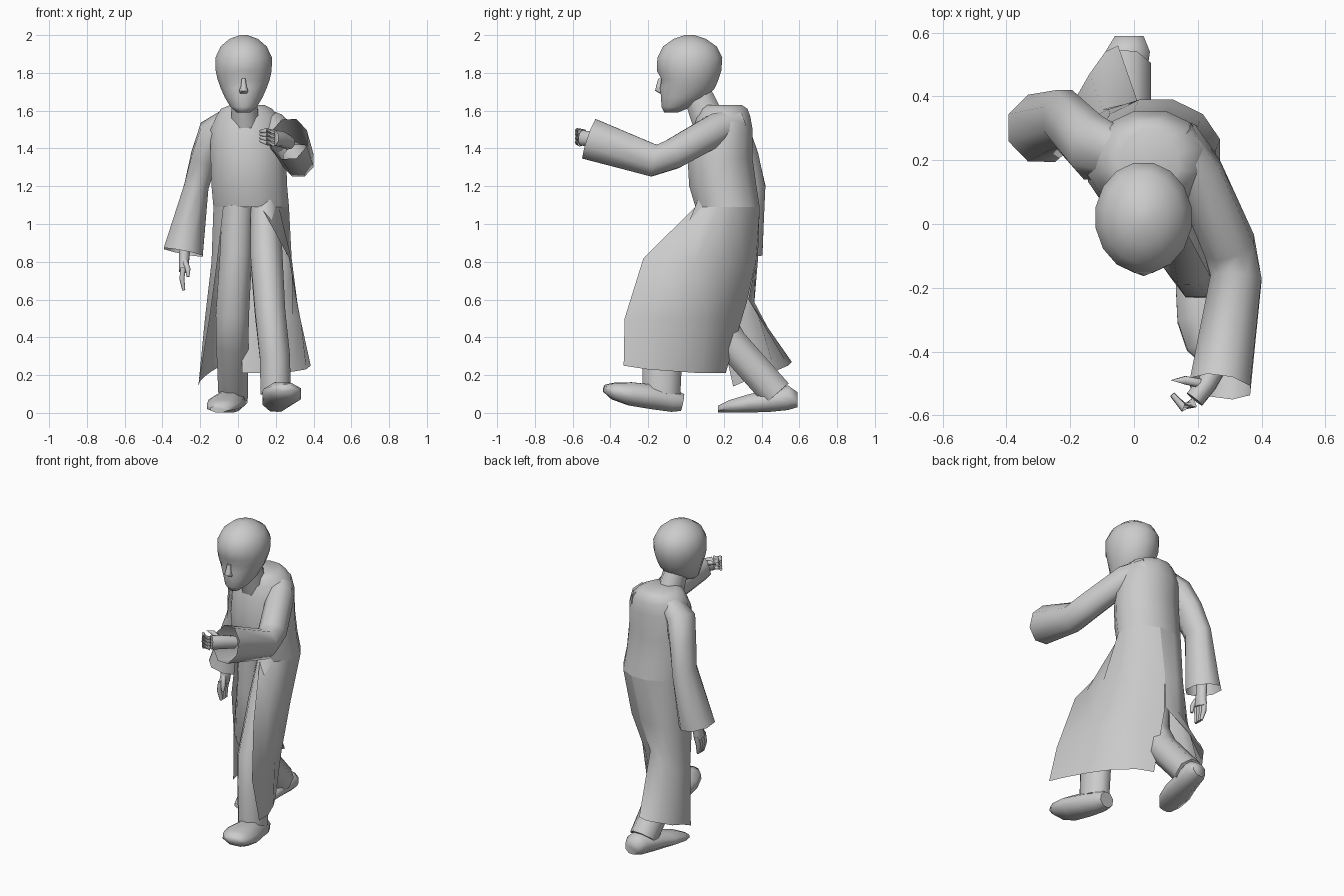
import bpy, math
from mathutils import Vector as V


def mesh(name, verts, faces):
    me = bpy.data.meshes.new(name)
    me.from_pydata([tuple(v) for v in verts], [], faces)
    ob = bpy.data.objects.new(name, me)
    bpy.context.collection.objects.link(ob)
    return ob


def loft(name, rings, n=8, axis=None, caps=(True, True)):
    """Rings are (x, y, z, half width, half depth); they follow the path unless an axis is given."""
    c = [V(r[:3]) for r in rings]
    verts, faces = [], []
    for i, r in enumerate(rings):
        t = V(axis) if axis else (c[min(i + 1, len(c) - 1)] - c[max(i - 1, 0)]).normalized()
        u = (V((1, 0, 0)) - t * t.x).normalized()
        w = t.cross(u)
        for k in range(n):
            a = 2 * math.pi * (k + 0.5) / n
            s = 1 / math.cos(math.pi / n)
            verts.append(c[i] + u * r[3] * s * math.cos(a) + w * r[4] * s * math.sin(a))
    for i in range(len(rings) - 1):
        for k in range(n):
            a, b = i * n + k, i * n + (k + 1) % n
            faces.append((a, b, b + n, a + n))
    if caps[0]:
        faces.append(tuple(reversed(range(n))))
    if caps[1]:
        faces.append(tuple(range(len(verts) - n, len(verts))))
    return mesh(name, verts, faces)


def waist(deg):
    """Corner of the coat body's bottom ring."""
    a, s = math.radians(deg), 1 / math.cos(math.pi / 12)
    return (.07 + .20 * s * math.cos(a), .22 + .17 * s * math.sin(a), 1.09)


def sheet(name, columns):
    """Open cloth panel from columns of points running downwards."""
    m = len(columns[0])
    verts = [p for col in columns for p in col]
    faces = [(i * m + j, i * m + j + 1, (i + 1) * m + j + 1, (i + 1) * m + j)
             for i in range(len(columns) - 1) for j in range(m - 1)]
    return mesh(name, verts, faces)


# Head with eye sockets, nose and lips
head = loft("head", [
    (.03, -.08, 1.59, .035, .035), (.03, -.05, 1.62, .07, .08),
    (.03, -.01, 1.67, .10, .122), (.03, .008, 1.72, .122, .145),
    (.03, .012, 1.765, .138, .16), (.03, .017, 1.81, .148, .17),
    (.03, .02, 1.88, .15, .172), (.03, .02, 1.94, .122, .142),
    (.03, .02, 1.98, .075, .085), (.03, .02, 2.0, .02, .025)], 16, (0, 0, 1))
for v in head.data.vertices:
    if v.co.y < -.08 and abs(v.co.z - 1.765) < .01 and .015 < abs(v.co.x - .03) < .1:
        v.co.y += .018
loft("nose", [(.03, -.135, 1.77, .01, .01), (.03, -.142, 1.73, .015, .014),
              (.03, -.145, 1.705, .024, .016), (.03, -.125, 1.69, .018, .01)], 6, (0, 0, -1))
for z, y in ((1.662, -.126), (1.645, -.118)):
    loft("lip", [(.03, y + .02, z, .035, .009), (.03, y - .005, z, .022, .006)], 6)
loft("neck", [(.04, .13, 1.52, .075, .09), (.03, .06, 1.69, .065, .075)], 8)

# Coat upper body
loft("coat_body", [
    (.07, .22, 1.09, .20, .17), (.06, .195, 1.2, .20, .178), (.055, .18, 1.35, .20, .172),
    (.05, .195, 1.5, .195, .158), (.05, .20, 1.57, .165, .14), (.045, .20, 1.61, .135, .125),
    (.05, .195, 1.63, .09, .10)], 12, (0, 0, 1))

# Coat skirt: forward panel and trailing panel, parted at the back
sheet("coat_skirt_front_panel", [
    [waist(285), (.27, -.225, .82), (.33, -.325, .5), (.385, -.33, .25)],
    [waist(315), (.285, -.10, .81), (.325, -.19, .5), (.36, -.20, .23)],
    [waist(345), (.285, .05, .8), (.29, -.03, .5), (.30, -.06, .22)],
    [waist(15), (.25, .19, .8), (.24, .11, .5), (.22, .08, .21)],
    [waist(45), (.18, .31, .8), (.14, .22, .52), (.12, .17, .21)],
    [waist(75), (.07, .37, .8), (.03, .32, .58), (.02, .21, .21)]])
sheet("coat_skirt_rear_panel", [
    [waist(75), (.07, .37, .8), (.03, .33, .6), (-.05, .56, .27)],
    [waist(105), (-.01, .38, .8), (-.04, .36, .59), (-.09, .54, .25)],
    [waist(135), (-.08, .36, .8), (-.10, .36, .56), (-.14, .47, .22)],
    [waist(165), (-.13, .28, .8), (-.16, .32, .5), (-.18, .40, .19)],
    [waist(195), (-.14, .18, .8), (-.175, .25, .5), (-.20, .32, .17)],
    [waist(225), (-.11, .09, .8), (-.15, .17, .5), (-.21, .25, .14)]])

# Trouser legs
loft("front_leg", [(.14, .17, 1.1, .075, .11), (.15, .06, .83, .085, .11),
                   (.17, -.09, .53, .08, .105), (.195, -.125, .3, .08, .105),
                   (.20, -.13, .1, .08, .10)])
loft("rear_leg", [(0, .17, 1.1, .085, .11), (-.01, .17, .85, .085, .11),
                  (-.03, .16, .52, .088, .085), (-.03, .24, .37, .085, .085),
                  (-.025, .48, .10, .078, .085)])

# Shoes
loft("front_shoe", [(.26, -.43, .13, .045, .02), (.25, -.38, .115, .085, .045),
                    (.235, -.29, .10, .10, .062), (.215, -.18, .085, .085, .065),
                    (.20, -.07, .065, .07, .06), (.195, -.02, .055, .05, .045)])
loft("rear_shoe", [(-.10, .17, .02, .045, .018), (-.085, .23, .035, .08, .033),
                   (-.065, .33, .05, .09, .048), (-.04, .44, .065, .075, .06),
                   (-.02, .54, .08, .07, .065), (-.015, .59, .07, .045, .04)], 8, (0, 1, 0))

# Wide sleeves, open at the cuff
loft("hanging_sleeve", [(-.03, .21, 1.56, .06, .075), (-.13, .24, 1.48, .08, .10),
                        (-.18, .29, 1.35, .07, .095), (-.22, .33, 1.2, .065, .09),
                        (-.29, .30, .85, .105, .105)], caps=(True, False))
loft("raised_sleeve", [(.12, .27, 1.54, .07, .07), (.20, .16, 1.50, .075, .085),
                       (.30, -.07, 1.37, .08, .08), (.32, -.17, 1.335, .08, .085),
                       (.27, -.51, 1.45, .095, .11)], caps=(True, False))


def hand(name, palm, fingers):
    loft(name + "_palm", palm, 8)
    for f in fingers:
        loft(name + "_finger", [p + (r, r) for p, r in zip(f, (.014, .013, .008))], 6)


# Hanging hand, fingers down
hand("hanging_hand", [(-.28, .30, .93, .03, .035), (-.285, .285, .82, .028, .038),
                      (-.29, .27, .75, .022, .045)],
     [((-.29, .235 + i * .024, .77), (-.297, .23 + i * .022, .71), (-.287, .235 + i * .016, .65))
      for i in range(4)] + [((-.28, .25, .80), (-.265, .225, .76), (-.265, .22, .72))])
# Raised hand, fingers curled inwards
hand("raised_hand", [(.27, -.42, 1.43, .035, .035), (.23, -.5, 1.45, .03, .04),
                     (.19, -.55, 1.455, .03, .04)],
     [((.19, -.56, 1.425 + i * .021), (.155, -.575, 1.43 + i * .021), (.12, -.535, 1.44 + i * .017))
      for i in range(4)] + [((.21, -.5, 1.47), (.16, -.49, 1.49), (.115, -.49, 1.49))])

# Smooth shading with sharp creases
bpy.ops.object.select_all(action='SELECT')
bpy.context.view_layer.objects.active = head
bpy.ops.object.shade_smooth_by_angle(angle=math.radians(65))
